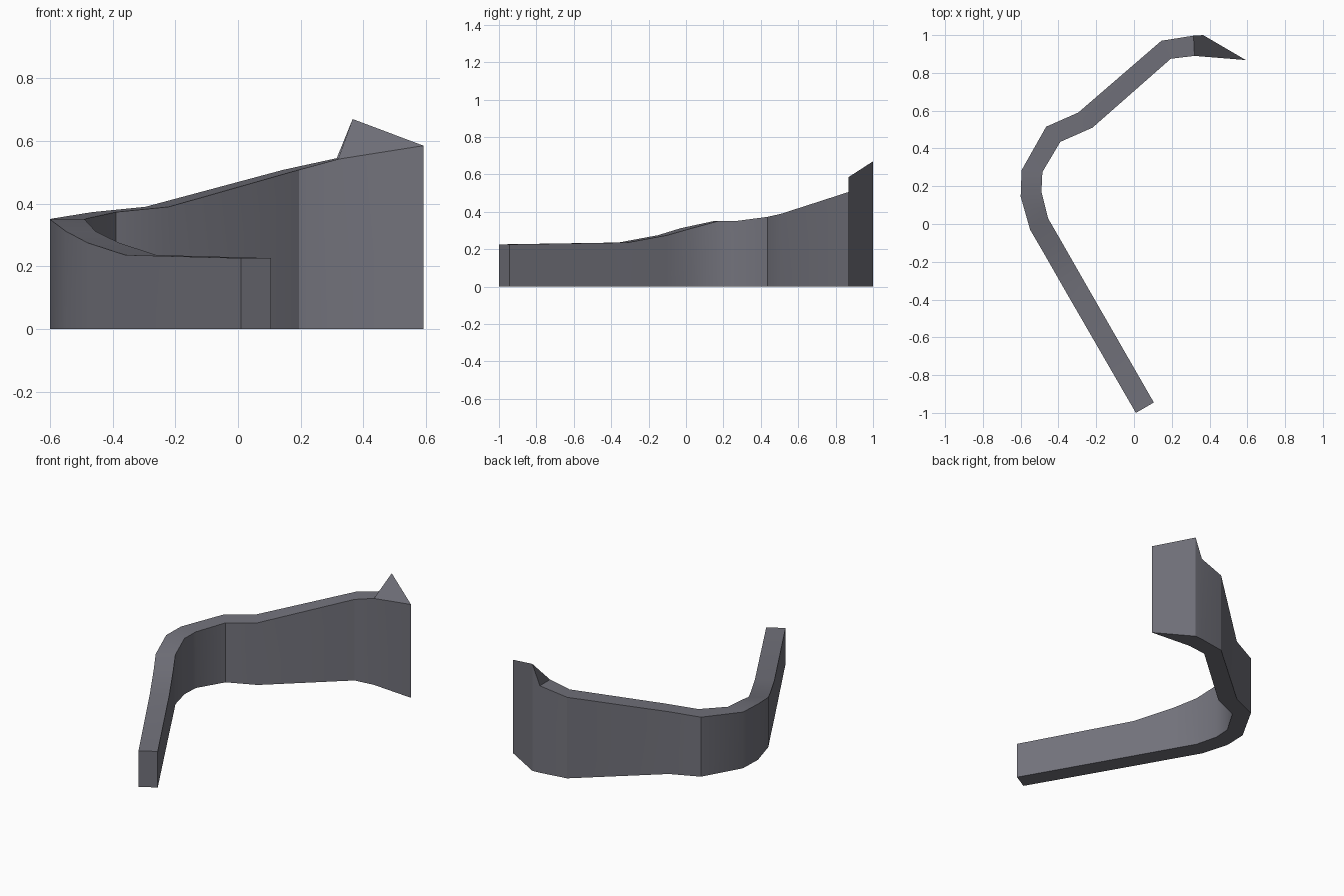
import bpy, bmesh, math

if "Cube" in bpy.data.objects:
    bpy.data.objects.remove(bpy.data.objects["Cube"])

# Wall stations: outer x, y / inner x, y / outer top, inner top
STATIONS = [
    (0.01, -1.00, 0.105, -0.945, 0.226, 0.226),
    (-0.36, -0.36, -0.26, -0.31, 0.236, 0.236),
    (-0.48, -0.15, -0.38, -0.10, 0.275, 0.275),
    (-0.55, -0.03, -0.455, 0.03, 0.312, 0.312),
    (-0.60, 0.145, -0.49, 0.17, 0.35, 0.35),
    (-0.595, 0.285, -0.485, 0.275, 0.352, 0.352),
    (-0.465, 0.515, -0.39, 0.435, 0.373, 0.373),
    (-0.295, 0.59, -0.22, 0.51, 0.39, 0.39),
    (0.145, 0.97, 0.195, 0.875, 0.508, 0.508),
    (0.315, 0.997, 0.32, 0.89, 0.545, 0.542),
    (0.366, 1.00, 0.592, 0.868, 0.67, 0.585),
]

# Flat grey-violet material
mat = bpy.data.materials.new("slate_grey")
mat.diffuse_color = (0.17, 0.17, 0.20, 1)
mat.use_nodes = True
mat.node_tree.nodes["Principled BSDF"].inputs["Base Color"].default_value = mat.diffuse_color

# Curved wall: a four-cornered section lofted through the stations
bm = bmesh.new()
rings = []
for ox, oy, ix, iy, zo, zi in STATIONS:
    corners = [(ox, oy, 0), (ix, iy, 0), (ix, iy, zi), (ox, oy, zo)]
    rings.append([bm.verts.new(c) for c in corners])
for a, b in zip(rings, rings[1:]):
    for k in range(4):
        n = (k + 1) % 4
        bm.faces.new((a[k], a[n], b[n], b[k]))
bm.faces.new(rings[0])      # near end cap
bm.faces.new(rings[-1])     # slanted far end cap
bmesh.ops.recalc_face_normals(bm, faces=bm.faces)

mesh = bpy.data.meshes.new("curved_wall")
bm.to_mesh(mesh)
bm.free()
mesh.materials.append(mat)
wall = bpy.data.objects.new("curved_wall", mesh)
bpy.context.collection.objects.link(wall)

# Soft shading along the bends, sharp rims
bpy.context.view_layer.objects.active = wall
wall.select_set(True)
bpy.ops.object.shade_smooth_by_angle(angle=math.radians(30))
